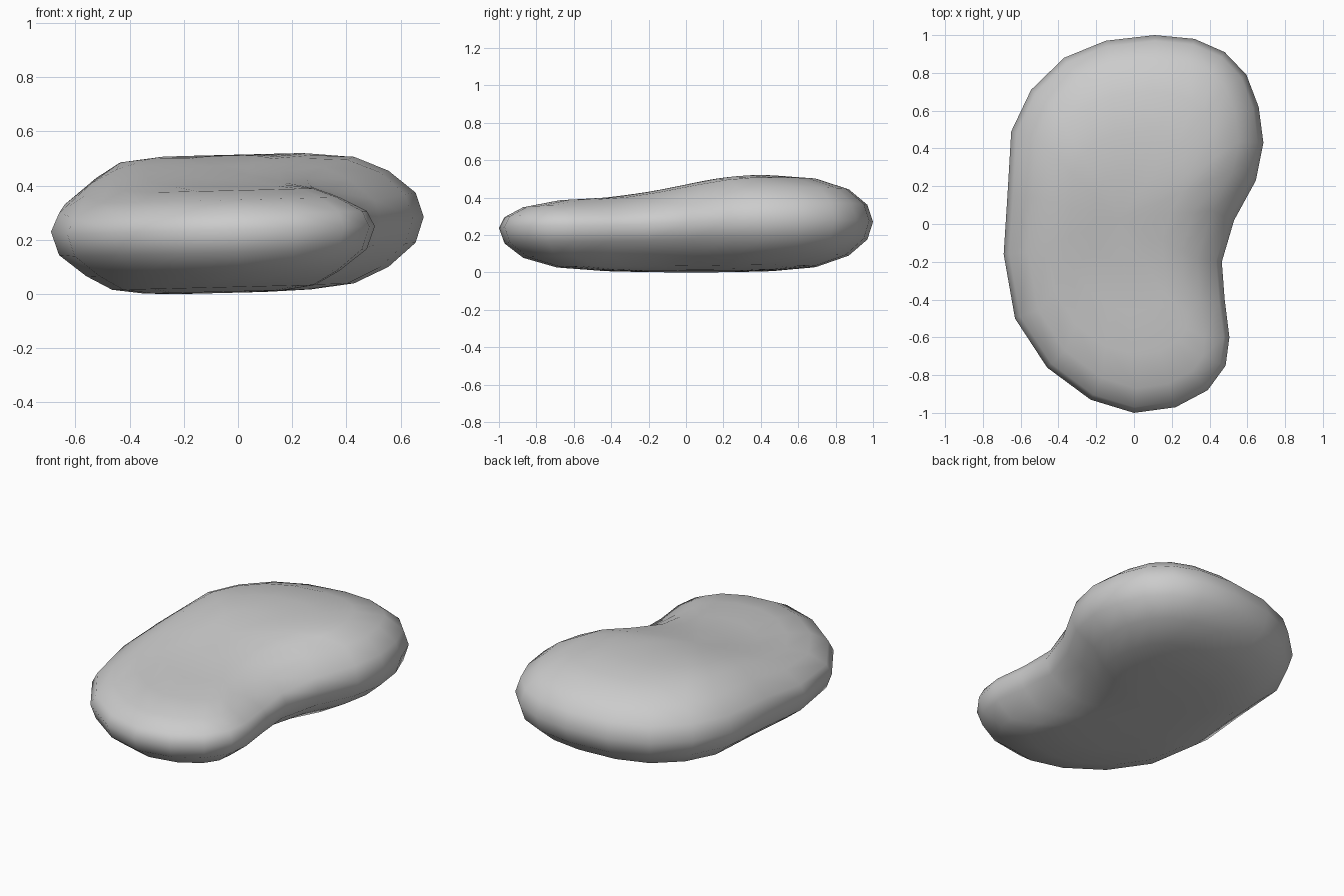
import bpy, bmesh
from mathutils import Vector

if "Cube" in bpy.data.objects:
    bpy.data.objects.remove(bpy.data.objects["Cube"])

# Kidney outline seen from above, clockwise from the back
OUTLINE = [(0.11, 1.0), (0.32, 0.98), (0.48, 0.91), (0.595, 0.79), (0.66, 0.62), (0.685, 0.43),
           (0.645, 0.23), (0.53, 0.02), (0.465, -0.2), (0.48, -0.4), (0.505, -0.6), (0.485, -0.75),
           (0.39, -0.88), (0.22, -0.97), (0.0, -1.0), (-0.23, -0.93), (-0.46, -0.76), (-0.63, -0.5),
           (-0.69, -0.16), (-0.67, 0.15), (-0.65, 0.49), (-0.545, 0.71), (-0.37, 0.88), (-0.15, 0.97)]
# Edge rounding: (inset from rim, pull toward centre, fraction of full height)
RINGS = [(0.03, 0, 0.36), (0.13, 0, 0.69), (0.13, 0.2, 0.91), (0.13, 0.45, 0.98), (0.13, 0.72, 1.0)]
CENTRE = Vector((-0.08, 0.03))
pts = [Vector(p) for p in OUTLINE]
n = len(pts)


def height(p, f):
    """Height at p; f = 1 on the top face, 0 on the rim, -1 on the underside."""
    t = min(max((p.y + 0.5) / 0.9, 0), 1)
    s = t * t * (3 - 2 * t)
    rim = 0.238 + 0.03 * s
    full = 0.398 + 0.122 * s if f > 0 else 0.006
    return rim + (full - rim) * abs(f) + 0.025 * p.x


def inset(i, d, pull):
    tangent = (pts[(i + 1) % n] - pts[i - 1]).normalized()
    p = pts[i] + Vector((tangent.y, -tangent.x)) * d
    return p.lerp(CENTRE, pull)


bm = bmesh.new()


def ring(d, pull, f):
    out = []
    for i in range(n):
        p = inset(i, d, pull)
        out.append(bm.verts.new((p.x, p.y, height(p, f))))
    return out


# Stone halves grown from the shared rim
rim = ring(0, 0, 0)
for side in (1, -1):
    prev = rim
    for d, pull, f in RINGS:
        cur = ring(d, pull, f * side)
        for i in range(n):
            j = (i + 1) % n
            bm.faces.new((prev[i], prev[j], cur[j], cur[i]))
        prev = cur
    pole = bm.verts.new((CENTRE.x, CENTRE.y, height(CENTRE, side)))
    for i in range(n):
        bm.faces.new((prev[i], prev[(i + 1) % n], pole))

# Rest on the ground, smooth all over
low = min(v.co.z for v in bm.verts)
bmesh.ops.translate(bm, verts=bm.verts, vec=(0, 0, -low))
bmesh.ops.recalc_face_normals(bm, faces=bm.faces)
for face in bm.faces:
    face.smooth = True
mesh = bpy.data.meshes.new("pebble")
bm.to_mesh(mesh)
bm.free()
bpy.context.collection.objects.link(bpy.data.objects.new("pebble", mesh))
